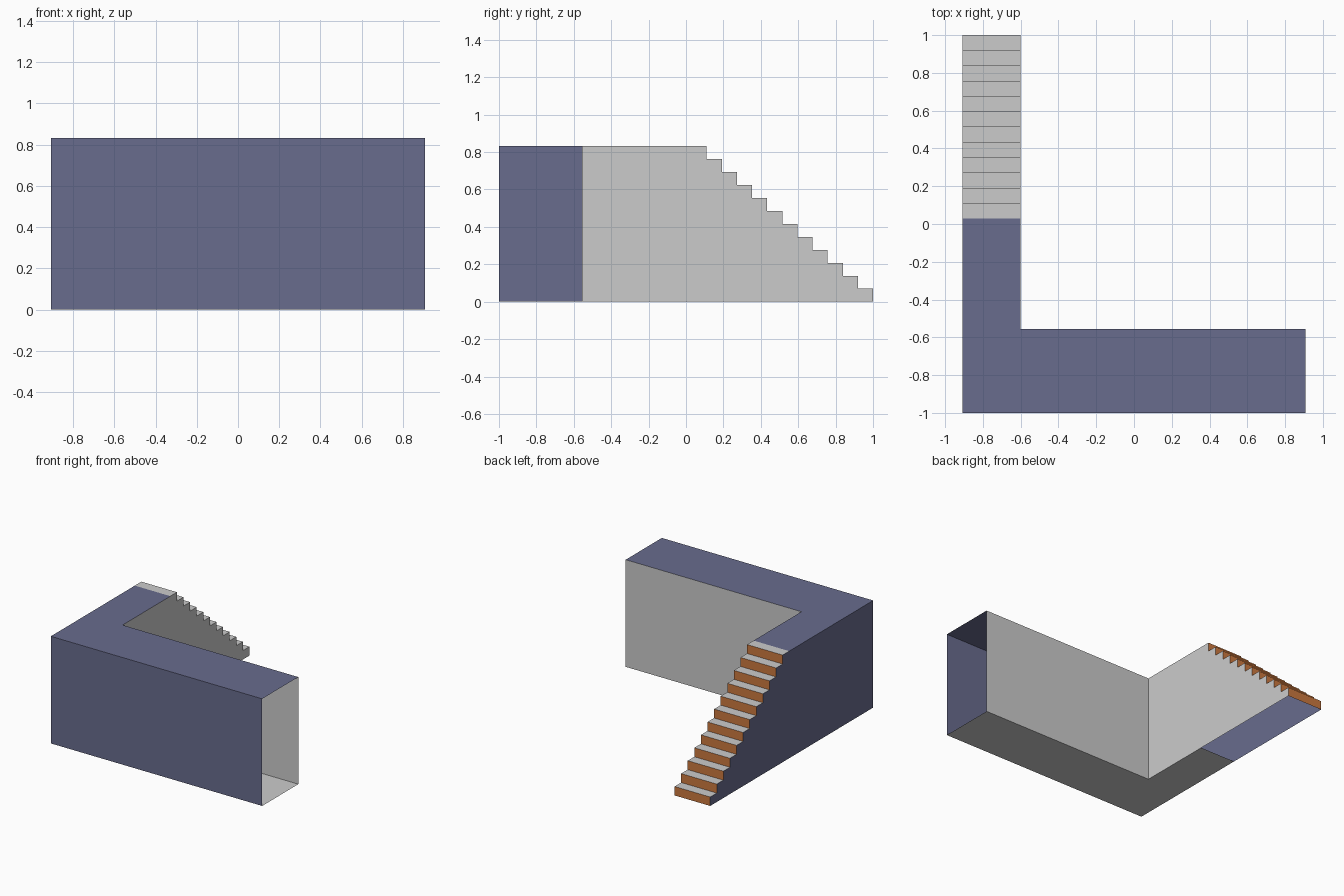
import bpy

if "Cube" in bpy.data.objects:
    bpy.data.objects.remove(bpy.data.objects["Cube"])

# Overall dimensions
X0, X1, XI = -0.908, 0.908, -0.602     # left, right, inner corner
Y0, YI, YS, Y1 = -1.0, -0.557, 0.03, 1.0  # front, inner corner, stair top, stair foot
H = 0.832
STEPS = 12
RUN, RISE = (Y1 - YS) / STEPS, H / STEPS


def material(name, rgb):
    m = bpy.data.materials.new(name)
    m.diffuse_color = (*rgb, 1)
    m.use_nodes = True
    m.node_tree.nodes["Principled BSDF"].inputs["Base Color"].default_value = m.diffuse_color
    return m


navy = material("navy", (0.14, 0.15, 0.27))
orange = material("orange", (0.6, 0.19, 0.05))


def sheet(name, polygons, mat=None):
    """Thin open surface made of separate flat polygons."""
    verts, faces = [], []
    for poly in polygons:
        faces.append(range(len(verts), len(verts) + len(poly)))
        verts += poly
    mesh = bpy.data.meshes.new(name)
    mesh.from_pydata(verts, [], [tuple(f) for f in faces])
    mesh.update()
    if mat:
        mesh.materials.append(mat)
    obj = bpy.data.objects.new(name, mesh)
    bpy.context.collection.objects.link(obj)
    return obj


def stair_side(x, y_start):
    """Wall outline in the yz plane, with a stepped back edge."""
    pts = [(x, y_start, 0)]
    for i in range(STEPS):
        y = Y1 - i * RUN
        pts += [(x, y, i * RISE), (x, y, (i + 1) * RISE)]
    return pts + [(x, y_start, H)]


def l_shape(z):
    return [(X0, Y0, z), (X1, Y0, z), (X1, YI, z),
            (XI, YI, z), (XI, YS, z), (X0, YS, z)]


# Outer walls, the right end stays open
sheet("front_wall", [[(X0, Y0, 0), (X1, Y0, 0), (X1, Y0, H), (X0, Y0, H)]], navy)
sheet("left_wall", [stair_side(X0, Y0)[::-1]], navy)

# Inner walls of the L
sheet("inner_back_wall", [[(X1, YI, 0), (XI, YI, 0), (XI, YI, H), (X1, YI, H)]])
sheet("inner_stair_wall", [stair_side(XI, YI)])

# Roof and floor, open underneath the stairs
sheet("roof", [l_shape(H)], navy)
sheet("floor", [l_shape(0)])

# Stairs
treads, risers = [], []
for i in range(STEPS):
    y, z0, z1 = Y1 - i * RUN, i * RISE, (i + 1) * RISE
    risers.append([(XI, y, z0), (X0, y, z0), (X0, y, z1), (XI, y, z1)])
    treads.append([(X0, y - RUN, z1), (XI, y - RUN, z1), (XI, y, z1), (X0, y, z1)])
sheet("stair_treads", treads)
sheet("stair_risers", risers, orange)
